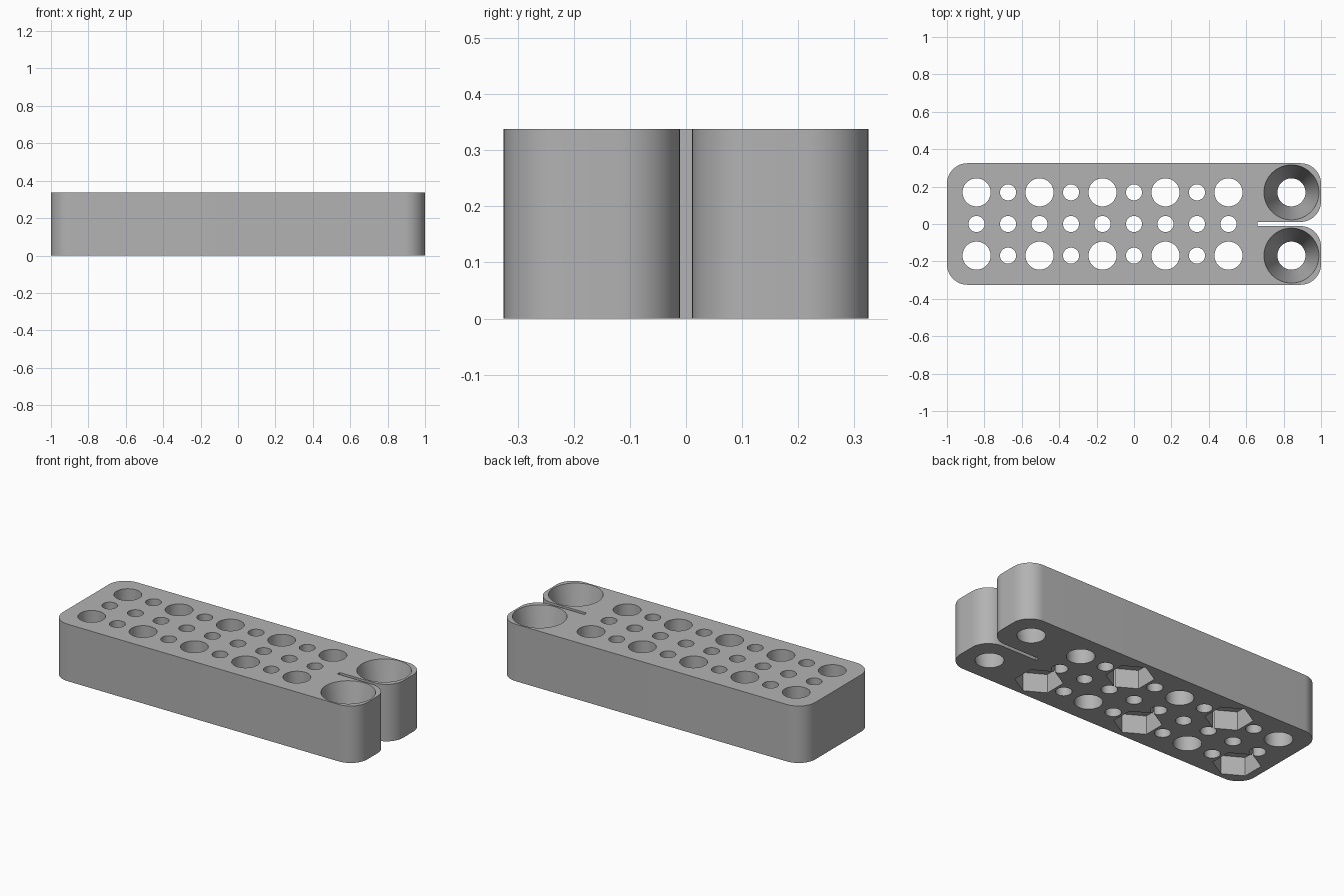
import bpy, bmesh, math
from mathutils import Matrix, Vector

cube = bpy.data.objects.get("Cube")
if cube:
    bpy.data.objects.remove(cube, do_unlink=True)

HEIGHT, HALF_W, PITCH = 0.338, 0.325, 0.3367
CORNER, SLOT, ROW = 0.11, 0.011, 0.169

grey = bpy.data.materials.new("plain_grey")
grey.use_nodes = True
color = (0.45, 0.45, 0.45, 1)
grey.diffuse_color = color
grey.node_tree.nodes["Principled BSDF"].inputs["Base Color"].default_value = color


def make_object(name, bm):
    bmesh.ops.recalc_face_normals(bm, faces=bm.faces)
    mesh = bpy.data.meshes.new(name)
    bm.to_mesh(mesh)
    bm.free()
    mesh.materials.append(grey)
    ob = bpy.data.objects.new(name, mesh)
    bpy.context.collection.objects.link(ob)
    return ob


def fillet(x, y, sx, sy, start, sweep):
    """Quarter arc for a corner; sx, sy point outward."""
    cx, cy = x - sx * CORNER, y - sy * CORNER
    steps = 16
    return [(cx + CORNER * math.cos(start + sweep * i / steps),
             cy + CORNER * math.sin(start + sweep * i / steps)) for i in range(steps + 1)]


def add_shaft(bm, x, y, r_low, r_high, z_low, z_high, sides=48):
    bmesh.ops.create_cone(bm, cap_ends=True, segments=sides, radius1=r_low, radius2=r_high,
                          depth=z_high - z_low,
                          matrix=Matrix.Translation((x, y, (z_low + z_high) / 2)))


def carve(target, cutter):
    mod = target.modifiers.new("carve", 'BOOLEAN')
    mod.operation, mod.solver, mod.object = 'DIFFERENCE', 'EXACT', cutter
    cutter.hide_render = True
    bpy.context.view_layer.objects.active = target
    bpy.ops.object.modifier_apply(modifier=mod.name)
    bpy.data.objects.remove(cutter, do_unlink=True)


# Block outline: rounded bar split at one end into two rounded lobes
q = math.pi / 2
half = [(0.66, SLOT)]
half += fillet(1, SLOT, 1, -1, -q, q)
half += fillet(1, HALF_W, 1, 1, 0, q)
half += fillet(-1, HALF_W, -1, 1, q, q)
outline = half + [(x, -y) for x, y in reversed(half)]

bm = bmesh.new()
base = bm.faces.new([bm.verts.new((x, y, 0)) for x, y in outline])
top = bmesh.ops.extrude_face_region(bm, geom=[base])
bmesh.ops.translate(bm, vec=Vector((0, 0, HEIGHT)),
                    verts=[v for v in top["geom"] if isinstance(v, bmesh.types.BMVert)])
block = make_object("holder_block", bm)

# Round holes, with two tapered funnels at the split end
OVER = 0.02
LARGE, SMALL, FUNNEL = 0.075, 0.043, 0.147
shafts = bmesh.new()
taper = (FUNNEL - LARGE) / HEIGHT * OVER
for i in range(11):
    x = (i - 5) * PITCH / 2
    for y in (-ROW, ROW):
        if i == 10:
            add_shaft(shafts, x, y, LARGE - taper, FUNNEL + taper, -OVER, HEIGHT + OVER, 64)
        elif i < 9:
            r = SMALL if i % 2 else LARGE
            add_shaft(shafts, x, y, r, r, -OVER, HEIGHT + OVER)
    if i < 9:
        add_shaft(shafts, x, 0, SMALL, SMALL, -OVER, HEIGHT + OVER)
carve(block, make_object("hole_cutter", shafts))

# Hexagonal pockets underneath, alternating between the two rows
pockets = bmesh.new()
for i in range(5):
    y = -ROW if i % 2 == 0 else ROW
    add_shaft(pockets, (i - 2.5) * PITCH, y, 0.128, 0.128, -OVER, 0.11, 6)
cutter = make_object("pocket_cutter", pockets)
carve(block, cutter)

bpy.ops.object.select_all(action='DESELECT')
block.select_set(True)
bpy.context.view_layer.objects.active = block
bpy.ops.object.shade_smooth_by_angle(angle=math.radians(30))
